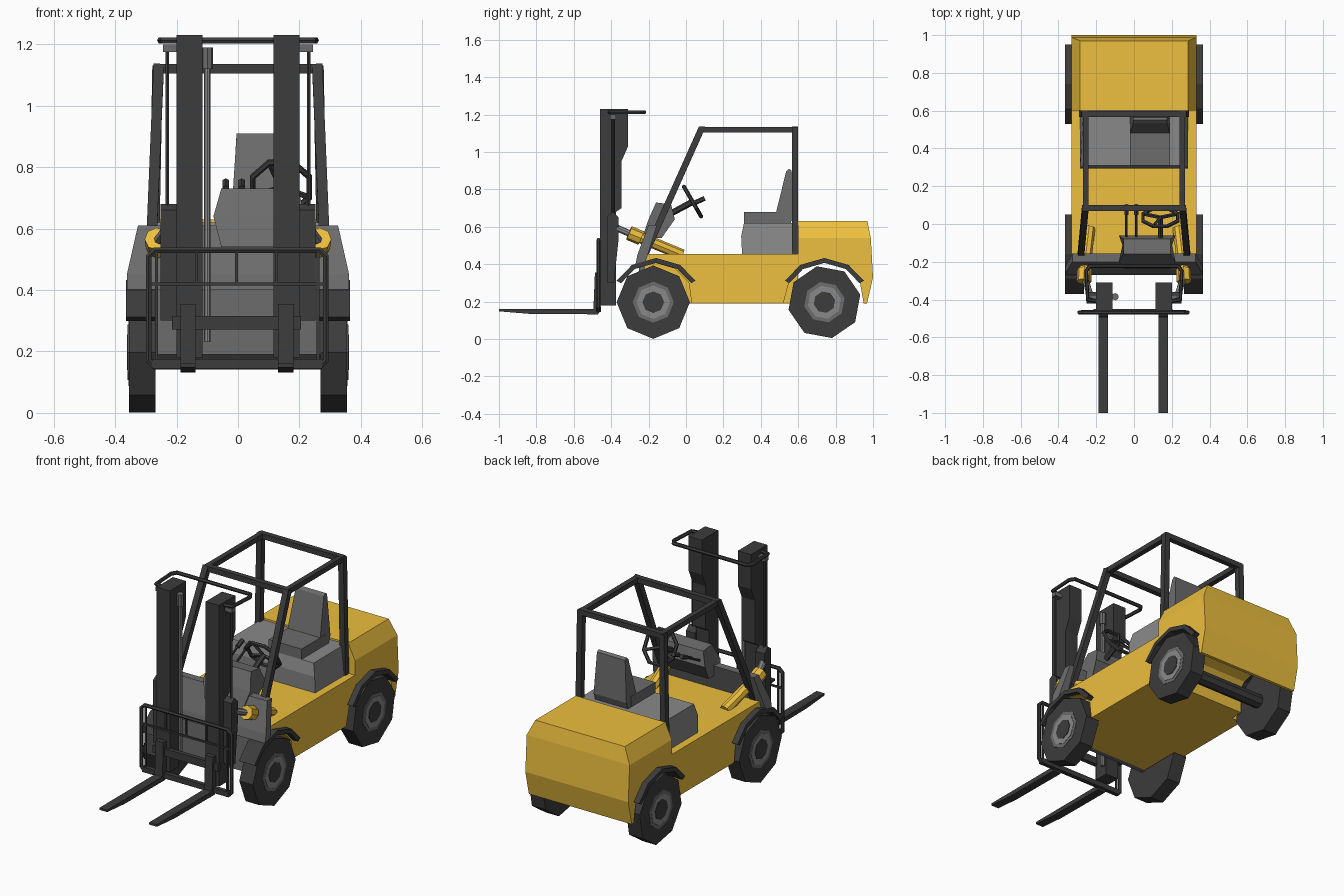
import bpy, bmesh, math
from mathutils import Vector, Matrix

if "Cube" in bpy.data.objects:
    bpy.data.objects.remove(bpy.data.objects["Cube"])


def material(name, rgb):
    m = bpy.data.materials.new(name)
    m.diffuse_color = (*rgb, 1)
    m.use_nodes = True
    m.node_tree.nodes["Principled BSDF"].inputs["Base Color"].default_value = m.diffuse_color
    return m


YELLOW = material("yellow_paint", (0.85, 0.52, 0.05))
DARK = material("dark_metal", (0.045, 0.045, 0.045))
MID = material("mid_grey", (0.15, 0.15, 0.15))
LIGHT = material("light_grey", (0.25, 0.25, 0.25))


def finish(name, bm, mat, mirror):
    bmesh.ops.recalc_face_normals(bm, faces=bm.faces)
    me = bpy.data.meshes.new(name)
    bm.to_mesh(me)
    bm.free()
    me.materials.append(mat)
    ob = bpy.data.objects.new(name, me)
    bpy.context.collection.objects.link(ob)
    if mirror:
        ob.modifiers.new("mirror", 'MIRROR')
    return ob


def prism(name, prof, x0, x1, mat, mirror=False, taper=None):
    """Side profile (y, z) extruded from x0 to x1; taper(z) scales width about its middle."""
    bm = bmesh.new()
    mid, half = (x0 + x1) / 2, (x1 - x0) / 2
    rings = []
    for s in (-1, 1):
        rings.append([bm.verts.new((mid + s * half * (taper(z) if taper else 1), y, z)) for y, z in prof])
    bm.faces.new(rings[0])
    bm.faces.new(rings[1])
    n = len(prof)
    for i in range(n):
        j = (i + 1) % n
        bm.faces.new((rings[0][i], rings[0][j], rings[1][j], rings[1][i]))
    return finish(name, bm, mat, mirror)


def box(name, x, y, z, mat, mirror=False):
    return prism(name, [(y[0], z[0]), (y[1], z[0]), (y[1], z[1]), (y[0], z[1])], x[0], x[1], mat, mirror)


def bars(name, segs, r, mat, n=6, mirror=False, phase=0, r2=None):
    """Straight bars between point pairs with an n-sided section."""
    bm = bmesh.new()
    for a, b in segs:
        a, b = Vector(a), Vector(b)
        d = b - a
        m = (Matrix.Translation((a + b) / 2) @ Vector((0, 0, 1)).rotation_difference(d).to_matrix().to_4x4()
             @ Matrix.Rotation(math.radians(phase), 4, 'Z'))
        bmesh.ops.create_cone(bm, cap_ends=True, segments=n, radius1=r, radius2=r2 or r, depth=d.length, matrix=m)
    return finish(name, bm, mat, mirror)


def tube(name, pts, r, mat, cyclic=False):
    """Bent tube along a polyline."""
    cu = bpy.data.curves.new(name, 'CURVE')
    cu.dimensions = '3D'
    cu.bevel_depth, cu.bevel_resolution, cu.use_fill_caps = r, 1, True
    sp = cu.splines.new('POLY')
    sp.points.add(len(pts) - 1)
    for p, co in zip(sp.points, pts):
        p.co = (*co, 1)
    sp.use_cyclic_u = cyclic
    sp.use_smooth = False
    cu.materials.append(mat)
    ob = bpy.data.objects.new(name, cu)
    bpy.context.collection.objects.link(ob)


def arc(cy, r, angles=(150, 122, 90, 58, 30)):
    return [(cy + r * math.cos(math.radians(a)), 0.19 + r * math.sin(math.radians(a))) for a in angles]


FY, RY = -0.175, 0.74

# Body with wheel arches, and inner core between the wheels
prism("body_shell", [(-0.22, 0.455), (-0.24, 0.42)] + arc(FY, 0.22, (90, 58, 30))
      + [(0.03, 0.19), (0.52, 0.19)] + arc(RY, 0.22, (150, 122)) + [(0.62, 0.455)], -0.33, 0.33, YELLOW)
box("body_core", (-0.262, 0.262), (-0.22, 0.6), (0.19, 0.44), YELLOW)

# Counterweight: lower block over the rear arch, and tapered top
prism("counterweight", [(0.6, 0.54), (0.6, 0.39)] + arc(RY, 0.22, (122, 90, 58, 30))
      + [(0.95, 0.19), (0.968, 0.19), (1.0, 0.33), (0.988, 0.54)], -0.33, 0.33, YELLOW)
prism("counterweight_top", [(0.6, 0.54), (0.988, 0.54), (0.97, 0.63), (0.6, 0.63)], -0.33, 0.33, YELLOW,
      taper=lambda z: 0.87 if z > 0.6 else 1)

# Front plate, slanted cowl, dashboard
box("front_plate", (-0.268, 0.268), (-0.25, -0.22), (0.19, 0.45), MID)
prism("cowl", [(-0.27, 0.40), (-0.22, 0.40), (-0.155, 0.61), (-0.2, 0.61), (-0.26, 0.45)], -0.362, 0.362, MID,
      taper=lambda z: 1 if z < 0.5 else 0.9)
prism("dashboard", [(-0.235, 0.54), (-0.20, 0.64), (-0.16, 0.73), (-0.08, 0.72), (-0.06, 0.64), (-0.13, 0.54)],
      -0.08, 0.22, MID, taper=lambda z: 1 if 0.6 < z < 0.7 else 0.83)

# Seat deck and seat
prism("seat_deck", [(0.30, 0.45), (0.295, 0.55), (0.31, 0.62), (0.6, 0.62), (0.6, 0.45)], -0.285, 0.285, LIGHT,
      taper=lambda z: 0.94 if z > 0.6 else 1)
box("seat_cushion", (-0.02, 0.19), (0.31, 0.53), (0.615, 0.68), MID)
prism("seat_back", [(0.48, 0.67), (0.535, 0.895), (0.55, 0.91), (0.565, 0.90), (0.575, 0.66), (0.56, 0.62),
                    (0.5, 0.62)], -0.02, 0.19, MID, taper=lambda z: 0.86 if z > 0.85 else 1)

# Overhead guard
bars("guard_posts", [((0.286, -0.215, 0.46), (0.258, 0.085, 1.13)),
                     ((0.275, 0.583, 0.455), (0.262, 0.583, 1.13))], 0.024, DARK, 4, True, 45)
bars("guard_roof_sides", [((0.255, 0.07, 1.12), (0.255, 0.6, 1.12))], 0.021, DARK, 4, True, 45)
bars("guard_roof_cross", [((-0.27, y, 1.12), (0.27, y, 1.12)) for y in (0.085, 0.583)], 0.022, DARK, 4, False, 45)

# Wheels with stepped rims, and fenders
for label, y, ph in (("front", FY, 0), ("rear", RY, 12)):
    z = 0.197
    bars(label + "_tyre", [((0.268, y, z), (0.355, y, z))], 0.196, DARK, 8, True, ph)
    bars(label + "_rim", [((0.3, y, z), (0.357, y, z))], 0.11, MID, 8, True, ph)
    bars(label + "_rim_ring", [((0.3, y, z), (0.359, y, z))], 0.09, LIGHT, 8, True, ph)
    bars(label + "_hub", [((0.3, y, z), (0.362, y, z))], 0.058, DARK, 8, True, ph)
    cy = y + (0.015 if label == "front" else 0)
    prism(label + "_fender", arc(cy, 0.243) + arc(cy, 0.217)[::-1], 0.265, 0.365, DARK, True)
bars("rear_axle", [((-0.28, RY, 0.2), (0.28, RY, 0.2))], 0.04, DARK, 8)

# Steering wheel, column, spokes
c = Vector((0.14, 0.035, 0.735))
tilt = Matrix.Rotation(math.radians(-60), 4, 'X')
ring = [tuple(c + tilt @ Vector((0.1 * math.cos(a), 0.1 * math.sin(a), 0)))
        for a in [math.tau * (i + 0.5) / 8 for i in range(8)]]
tube("steering_wheel", ring, 0.011, DARK, True)
bars("steering_spokes", [(tuple(c), ring[i]) for i in (0, 3, 5)], 0.01, DARK, 4)
bars("steering_column", [((0.14, -0.14, 0.64), tuple(c))], 0.016, DARK, 6)

# Control levers
for i, x in enumerate((-0.04, 0.012)):
    bars(f"lever_{i}", [((x, -0.12, 0.64), (x, 0.06, 0.735))], 0.007, DARK, 5)
    bars(f"lever_knob_{i}", [((x, 0.05, 0.73), (x, 0.1, 0.752))], 0.013, DARK, 6)

# Mast columns
prism("mast_column", [(-0.46, 0.18), (-0.375, 0.18), (-0.375, 0.68), (-0.345, 0.70), (-0.345, 0.95),
                      (-0.31, 1.03), (-0.31, 1.23), (-0.46, 1.23)], 0.115, 0.2, DARK, True)
bars("mast_chain_rod", [((0.23, -0.39, 0.54), (0.23, -0.39, 1.2))], 0.007, DARK, 6, True)
box("mast_rod_cap", (0.2, 0.245), (-0.405, -0.375), (1.175, 1.2), MID, True)
prism("mast_bracket", [(-0.42, 0.3), (-0.385, 0.3), (-0.36, 0.54), (-0.36, 0.65), (-0.39, 0.68), (-0.42, 0.66)],
      0.195, 0.252, DARK, True)
tube("mast_top_loop", [(-0.19, -0.41, 1.213), (-0.245, -0.4, 1.213), (-0.253, -0.25, 1.213), (-0.235, -0.222, 1.213),
                       (0.235, -0.222, 1.213), (0.253, -0.25, 1.213), (0.245, -0.4, 1.213),
                       (0.19, -0.41, 1.213)], 0.011, DARK)

# Lift piston
bars("lift_piston", [((-0.1, -0.385, 0.23), (-0.1, -0.385, 1.16))], 0.011, LIGHT, 8)
bars("lift_piston_cap", [((-0.1, -0.385, 1.12), (-0.1, -0.385, 1.19))], 0.019, MID, 8)

# Tilt cylinders
bars("tilt_cylinder", [((0.235, -0.02, 0.45), (0.262, -0.25, 0.545))], 0.03, YELLOW, 8, True)
bars("tilt_cylinder_head", [((0.261, -0.24, 0.54), (0.265, -0.305, 0.567))], 0.039, YELLOW, 8, True)
bars("tilt_rod", [((0.262, -0.28, 0.555), (0.23, -0.385, 0.6))], 0.018, LIGHT, 8, True)

# Carriage: load frame and cross bars
Y = -0.468
tube("carriage_frame", [(-0.27, Y, 0.53), (-0.291, Y, 0.51), (-0.291, Y, 0.17), (-0.27, Y, 0.15), (0.265, Y, 0.15),
                        (0.286, Y, 0.17), (0.286, Y, 0.51), (0.265, Y, 0.53)], 0.011, DARK, True)
box("carriage_lower_bar", (-0.28, 0.275), (-0.48, -0.455), (0.145, 0.175), DARK)
box("carriage_middle_bar", (-0.215, 0.205), (-0.475, -0.45), (0.272, 0.315), DARK)
bars("carriage_rails", [((-0.29, Y, 0.42), (0.285, Y, 0.42)), ((-0.265, Y, 0.175), (-0.265, Y, 0.53)),
                        ((0.26, Y, 0.175), (0.26, Y, 0.53))]
     + [((x, Y, 0.42), (x, Y, 0.53)) for x in (-0.135, -0.005, 0.125)], 0.007, DARK, 4, False, 45)

# Forks
for i, x in enumerate((-0.163, 0.155)):
    prism(f"fork_{i}", [(-1.0, 0.16), (-1.0, 0.148), (-0.84, 0.135), (-0.47, 0.132), (-0.46, 0.15), (-0.46, 0.355),
                        (-0.487, 0.355), (-0.495, 0.16)], x - 0.025, x + 0.025, DARK)
